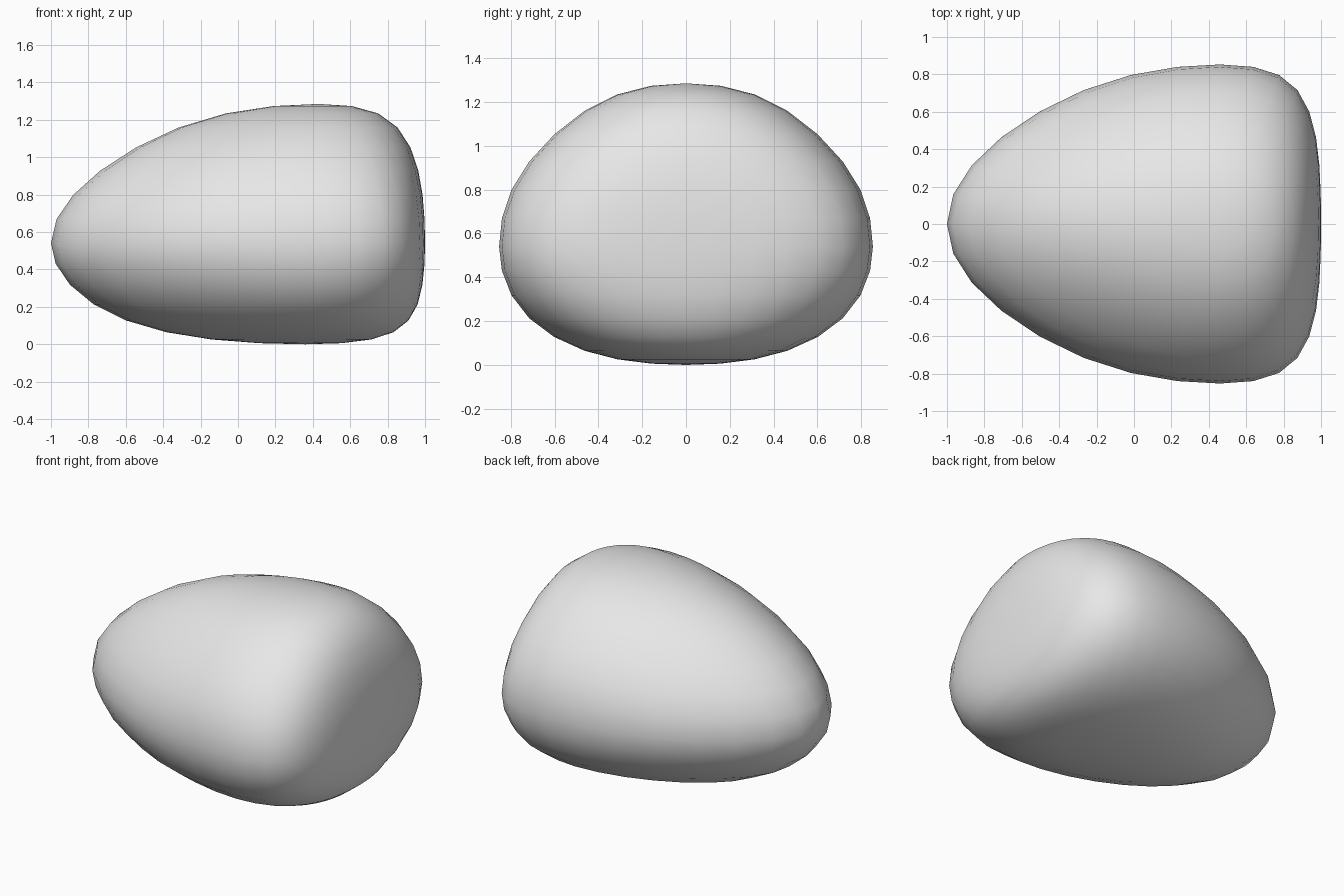
import bpy

default = bpy.data.objects.get("Cube")
if default:
    bpy.data.objects.remove(default, do_unlink=True)

# Plain grey stone
grey = bpy.data.materials.new("light_grey")
grey.use_nodes = True
grey.diffuse_color = (0.8, 0.8, 0.8, 1)
grey.node_tree.nodes["Principled BSDF"].inputs["Base Color"].default_value = (0.8, 0.8, 0.8, 1)

HALF_WIDTH, UPPER, LOWER = 0.853, 0.745, 0.54


def sculpt(u, v, w):
    """Push a unit sphere point into a blunt wedge: narrow at -x, flat at +x."""
    tip, end = min(u, 0), max(u, 0)
    # Lengthwise bulge towards the blunt end, a little less above and below
    x = u + (1 - u * u) * (0.46 + 0.08 * tip)
    if w > 0:
        x += w * w * (-0.03 + 0.07 * tip)
        z = UPPER * (w + w * (1 - w * w) * (0.24 * w ** 4 - 0.115))
    else:
        x += w * w * (-0.10 + 0.12 * tip + 0.07 * end)
        z = LOWER * (w - 0.23 * w * w * (1 - w * w))
    y = HALF_WIDTH * (v + v * (1 - v * v) * (0.17 * v ** 4 - 0.05))
    return x, y, z + LOWER


# Boulder body
bpy.ops.mesh.primitive_uv_sphere_add(segments=32, ring_count=16, radius=1)
boulder = bpy.context.object
boulder.name = "boulder"
for vert in boulder.data.vertices:
    vert.co = sculpt(*vert.co)
boulder.data.materials.append(grey)
bpy.ops.object.shade_smooth()
